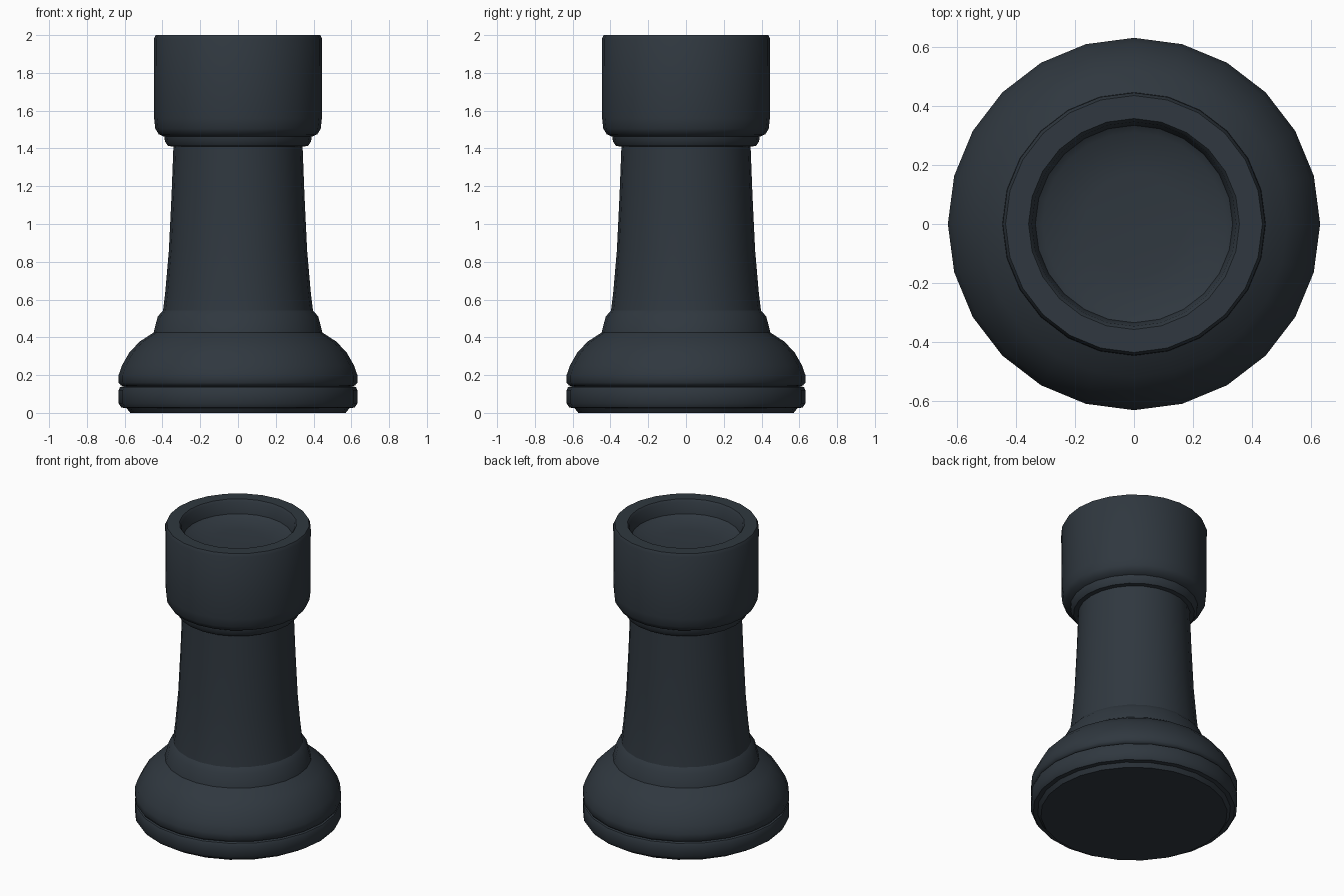
import bpy, bmesh, math

if "Cube" in bpy.data.objects:
    bpy.data.objects.remove(bpy.data.objects["Cube"])

SIDES = 24

slate = bpy.data.materials.new("dark_slate")
slate.diffuse_color = (0.029, 0.039, 0.050, 1)
slate.use_nodes = True
slate.node_tree.nodes["Principled BSDF"].inputs["Base Color"].default_value = slate.diffuse_color


def lathe(name, profile, angle=40):
    """Spin (radius, height) points round z; radius 0 closes to a point."""
    bm = bmesh.new()
    rings = []
    for r, z in profile:
        if r == 0:
            rings.append([bm.verts.new((0, 0, z))] * SIDES)
        else:
            rings.append([bm.verts.new((r * math.cos(2 * math.pi * i / SIDES),
                                        r * math.sin(2 * math.pi * i / SIDES), z))
                          for i in range(SIDES)])
    for low, high in zip(rings, rings[1:]):
        for i in range(SIDES):
            j = (i + 1) % SIDES
            corners = dict.fromkeys((low[i], low[j], high[j], high[i]))
            bm.faces.new(list(corners))
    mesh = bpy.data.meshes.new(name)
    bm.to_mesh(mesh)
    bm.free()
    mesh.materials.append(slate)
    obj = bpy.data.objects.new(name, mesh)
    bpy.context.collection.objects.link(obj)
    bpy.ops.object.select_all(action='DESELECT')
    obj.select_set(True)
    bpy.context.view_layer.objects.active = obj
    bpy.ops.object.shade_smooth_by_angle(angle=math.radians(angle))
    return obj


# Foot ring with flat underside, up to the groove
lathe("foot_ring", [(0, 0), (0.57, 0), (0.59, 0.025), (0.617, 0.028), (0.632, 0.05),
                    (0.632, 0.12), (0.625, 0.136), (0.605, 0.141)])

# Rounded base bell and its small collar
lathe("base_bell", [(0.605, 0.141), (0.62, 0.145), (0.632, 0.16), (0.632, 0.2),
                    (0.615, 0.25), (0.575, 0.32), (0.52, 0.378), (0.447, 0.425),
                    (0.425, 0.51), (0.397, 0.542)])

# Tapered shaft
lathe("shaft", [(0.397, 0.542), (0.385, 0.64), (0.366, 0.86), (0.352, 1.15), (0.342, 1.41)])

# Tower head: neck ring, outer wall, rim and dished top
lathe("tower_head", [(0.342, 1.41), (0.37, 1.413), (0.387, 1.437), (0.39, 1.462),
                     (0.42, 1.475), (0.438, 1.505), (0.444, 1.56), (0.446, 1.98),
                     (0.436, 2.0), (0.358, 2.0), (0.347, 1.985), (0.335, 1.91),
                     (0.31, 1.893), (0.17, 1.88), (0, 1.876)])
